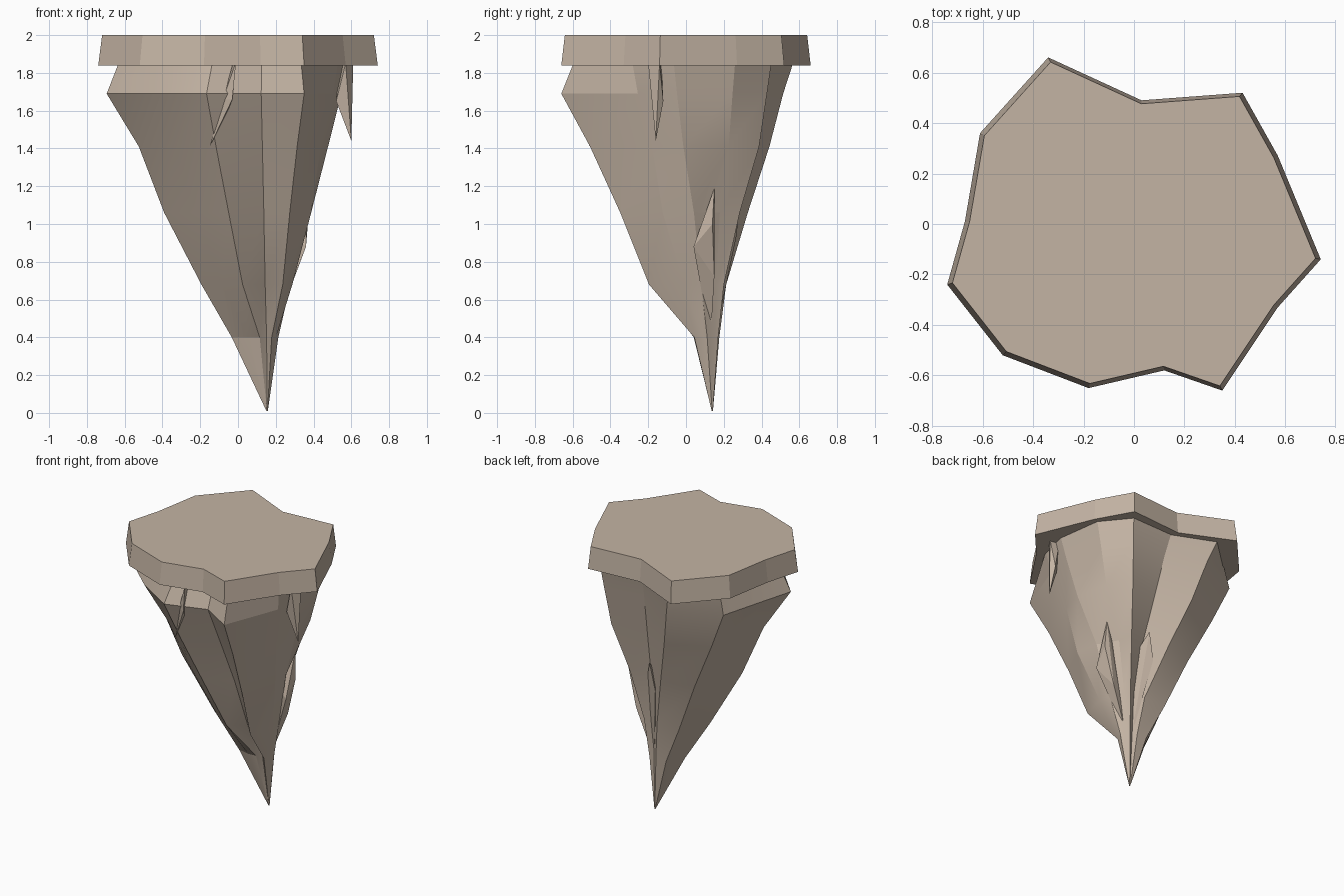
import bpy, bmesh
from mathutils import Vector
from math import radians

cube = bpy.data.objects.get("Cube")
if cube:
    bpy.data.objects.remove(cube, do_unlink=True)

rock = bpy.data.materials.new("warm_grey_rock")
rock.use_nodes = True
colour = (0.55, 0.455, 0.37, 1)
rock.diffuse_color = colour
rock.node_tree.nodes["Principled BSDF"].inputs["Base Color"].default_value = colour
rock.node_tree.nodes["Principled BSDF"].inputs["Roughness"].default_value = 0.9


def finish(name, bm, smooth=0):
    bmesh.ops.recalc_face_normals(bm, faces=bm.faces)
    mesh = bpy.data.meshes.new(name)
    bm.to_mesh(mesh)
    bm.free()
    mesh.materials.append(rock)
    obj = bpy.data.objects.new(name, mesh)
    bpy.context.collection.objects.link(obj)
    if smooth:
        bpy.ops.object.select_all(action="DESELECT")
        obj.select_set(True)
        bpy.context.view_layer.objects.active = obj
        bpy.ops.object.shade_smooth_by_angle(angle=radians(smooth))
    return obj


def loft(name, rings, smooth=0):
    """Skin a stack of equal-length rings and cap both ends."""
    bm = bmesh.new()
    loops = [[bm.verts.new(p) for p in ring] for ring in rings]
    for a, b in zip(loops, loops[1:]):
        for i in range(len(a)):
            j = (i + 1) % len(a)
            bm.faces.new((a[i], a[j], b[j], b[i]))
    bm.faces.new(loops[0])
    bm.faces.new(loops[-1])
    return finish(name, bm, smooth)


def shard(name, points):
    """Convex splinter of rock around a few corner points."""
    bm = bmesh.new()
    for p in points:
        bm.verts.new(p)
    bmesh.ops.convex_hull(bm, input=bm.verts)
    return finish(name, bm)


# Each column: slab corner, then its reach from the tip axis at each level
levels = (1.85, 1.69, 1.41, 1.06, 0.68, 0.40)
columns = [
    ((-0.34, 0.66), (0.82, 0.72, 0.58, 0.36, 0.14, 0.07)),
    ((0.03, 0.49), (0.86, 0.72, 0.52, 0.26, 0.10, 0.05)),
    ((0.43, 0.52), (0.82, 0.76, 0.65, 0.38, 0.16, 0.08)),
    ((0.57, 0.27), (0.92, 0.82, 0.66, 0.30, 0.15, 0.08)),
    ((0.74, -0.14), (0.73, 0.67, 0.55, 0.35, 0.21, 0.10)),
    ((0.57, -0.33), (0.90, 0.84, 0.68, 0.56, 0.32, 0.11)),
    ((0.35, -0.66), (0.92, 1.00, 0.81, 0.61, 0.42, 0.12)),
    ((0.12, -0.58), (0.84, 0.92, 0.74, 0.52, 0.32, 0.10)),
    ((-0.18, -0.65), (0.87, 0.96, 0.81, 0.61, 0.39, 0.12)),
    ((-0.52, -0.52), (0.86, 0.89, 0.72, 0.56, 0.36, 0.15)),
    ((-0.74, -0.24), (0.88, 0.95, 0.76, 0.61, 0.39, 0.21)),
    ((-0.67, 0.01), (0.87, 0.95, 0.76, 0.57, 0.36, 0.19)),
    ((-0.61, 0.36), (0.86, 0.91, 0.75, 0.53, 0.32, 0.15)),
]
axis = Vector((0.155, 0.14))


def reach(corner, f, z):
    p = axis + (Vector(corner) - axis) * f
    return (p.x, p.y, z)


# Flat slab with slightly sloping sides
outline = [c for c, _ in columns]
loft("top_slab", [
    [(x * 0.972, y * 0.972, 2) for x, y in outline],
    [(x, y, 1.84) for x, y in outline],
])

# Faceted rock narrowing to an off-centre point, undercut on its left flank
rings = [[reach(c, f[k], z) for c, f in columns] for k, z in enumerate(levels)]
rings.append([reach(c, 0.005, 0.01) for c in outline])
loft("rock_body", rings, 18)

# Splinters hanging under the slab rim
shard("front_splinter", [
    (-0.01, -0.60, 1.86), (-0.03, -0.54, 1.84), (-0.08, -0.57, 1.66),
    (-0.03, -0.59, 1.66), (-0.15, -0.51, 1.41), (-0.06, -0.52, 1.58)])
shard("side_splinter", [
    (0.57, -0.20, 1.85), (0.61, -0.14, 1.85), (0.52, -0.18, 1.65),
    (0.58, -0.12, 1.65), (0.60, -0.16, 1.44), (0.54, -0.13, 1.84)])

# Fins along the lower flanks
shard("side_fin", [
    (0.36, 0.15, 1.19), (0.36, 0.04, 0.88), (0.37, 0.14, 1.00),
    (0.20, 0.10, 1.00), (0.30, 0.15, 0.72), (0.17, 0.13, 0.38)])
shard("back_fin", [
    (0.10, 0.28, 1.15), (0.16, 0.22, 1.00), (0.06, 0.27, 0.95),
    (0.12, 0.14, 1.00), (0.13, 0.20, 0.70), (0.15, 0.15, 0.38)])
